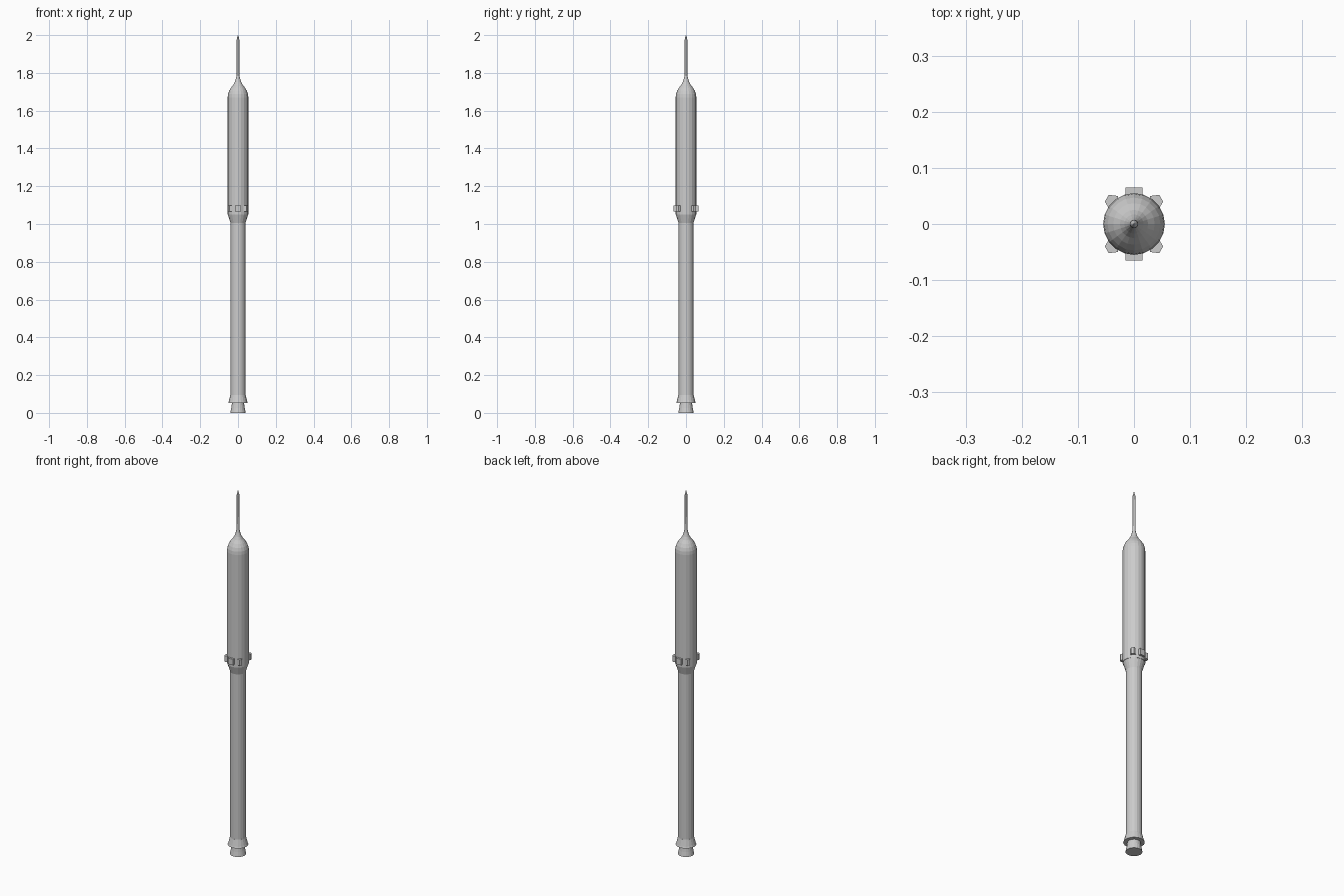
import bpy, bmesh, math

if "Cube" in bpy.data.objects:
    bpy.data.objects.remove(bpy.data.objects["Cube"])

SIDES = 20


def finish(name, bm):
    bmesh.ops.recalc_face_normals(bm, faces=bm.faces)
    mesh = bpy.data.meshes.new(name)
    bm.to_mesh(mesh)
    bm.free()
    obj = bpy.data.objects.new(name, mesh)
    bpy.context.collection.objects.link(obj)
    return obj


def lathe(name, profile):
    """Closed turned solid from (radius, z) pairs, bottom to top."""
    bm = bmesh.new()
    rings = []
    for r, z in profile:
        rings.append([bm.verts.new((r * math.cos(2 * math.pi * i / SIDES),
                                    r * math.sin(2 * math.pi * i / SIDES), z))
                      for i in range(SIDES)])
    for a, b in zip(rings, rings[1:]):
        for i in range(SIDES):
            j = (i + 1) % SIDES
            bm.faces.new((a[i], a[j], b[j], b[i]))
    bm.faces.new(rings[0])
    bm.faces.new(rings[-1])
    return finish(name, bm)


def prism(name, outline, z0, z1):
    bm = bmesh.new()
    low = [bm.verts.new((x, y, z0)) for x, y in outline]
    face = bm.faces.new(low)
    top = bmesh.ops.extrude_face_region(bm, geom=[face])["geom"]
    for v in top:
        if isinstance(v, bmesh.types.BMVert):
            v.co.z = z1
    return finish(name, bm)


# Engine nozzle and flared tail skirt
lathe("engine_nozzle", [(0.041, 0), (0.036, 0.025), (0.031, 0.06)])
lathe("tail_skirt", [(0.052, 0.052), (0.049, 0.06), (0.040, 0.095)])

# Lower stage, flared adapter and upper stage
lathe("lower_stage", [(0.0395, 0.09), (0.0395, 1.01)])
lathe("stage_adapter", [(0.0395, 1.005), (0.054, 1.052)])
lathe("upper_stage", [(0.055, 1.05), (0.055, 1.67)])

# Rounded nose flowing into the escape tower
lathe("nose_fairing", [(0.055, 1.67), (0.053, 1.687), (0.047, 1.705), (0.037, 1.722),
                       (0.025, 1.737), (0.017, 1.752), (0.012, 1.767), (0.008, 1.785)])
lathe("escape_tower", [(0.008, 1.78), (0.007, 1.975), (0.005, 1.985), (0.001, 2.0)])

# Ring of small motor housings: front, back and four diagonal
block = [(-0.015, 0.04), (0.015, 0.04), (0.015, 0.065), (-0.015, 0.065)]
corner = [(0.025, 0.025), (0.029, 0.050), (0.045, 0.052), (0.052, 0.040), (0.045, 0.028)]
for sy, side in ((-1, "front"), (1, "back")):
    prism(f"motor_{side}", [(x, y * sy) for x, y in block], 1.065, 1.098)
    for sx, hand in ((-1, "left"), (1, "right")):
        prism(f"motor_{side}_{hand}", [(x * sx, y * sy) for x, y in corner], 1.065, 1.098)
